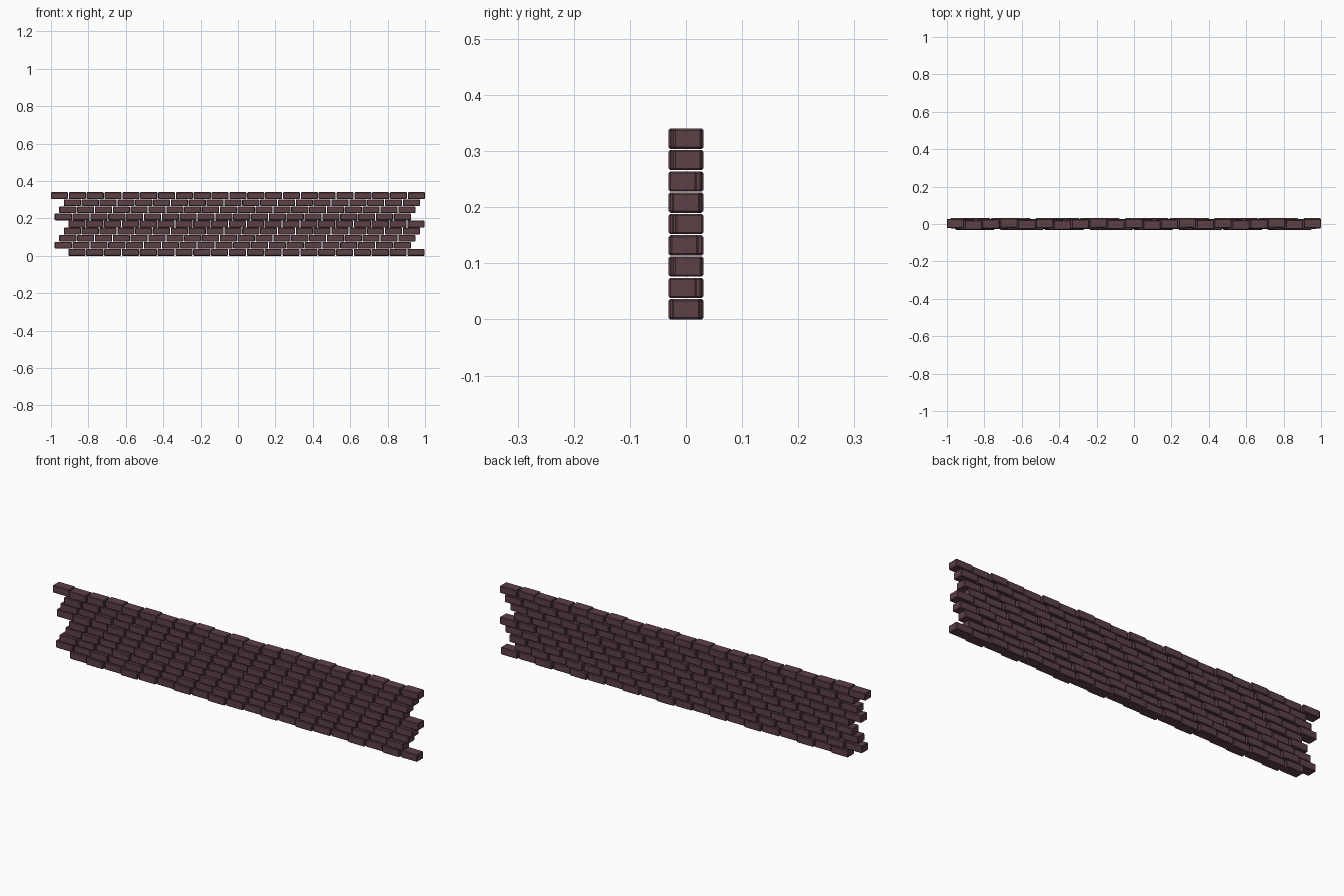
import bpy, bmesh
from mathutils import Matrix

if "Cube" in bpy.data.objects:
    bpy.data.objects.remove(bpy.data.objects["Cube"])

PITCH_X, PITCH_Z = 0.0954, 0.038
LENGTH, DEPTH, HEIGHT = 0.0915, 0.050, 0.036
ROWS = 9

mat = bpy.data.materials.new("dark_brick")
mat.diffuse_color = (0.11, 0.052, 0.062, 1)
mat.use_nodes = True
mat.node_tree.nodes["Principled BSDF"].inputs["Base Color"].default_value = mat.diffuse_color


def brick_row(row):
    # each course is shifted a quarter brick; the top course has one extra brick
    top = row == ROWS - 1
    count = 21 if top else 20
    start = -1.0 if top else -0.980 + 0.0243 * ((row - 1) % 4)
    bm = bmesh.new()
    for i in range(count):
        # bricks step in and out of the wall in a repeating pattern
        y = ((2 * i + 3 * row + 4) % 5 - 2) * 0.003
        x = start + LENGTH / 2 + i * PITCH_X
        z = HEIGHT / 2 + row * PITCH_Z
        bmesh.ops.create_cube(bm, size=1, matrix=Matrix.Translation((x, y, z))
                              @ Matrix.Diagonal((LENGTH, DEPTH, HEIGHT, 1)))
    # chamfered brick edges
    bmesh.ops.bevel(bm, geom=list(bm.edges), offset=0.003, segments=1,
                    affect='EDGES', profile=0.5)
    mesh = bpy.data.meshes.new(f"brick_row_{row + 1}")
    bm.to_mesh(mesh)
    bm.free()
    mesh.materials.append(mat)
    bpy.context.collection.objects.link(bpy.data.objects.new(mesh.name, mesh))


# brick courses from the ground up
for r in range(ROWS):
    brick_row(r)
